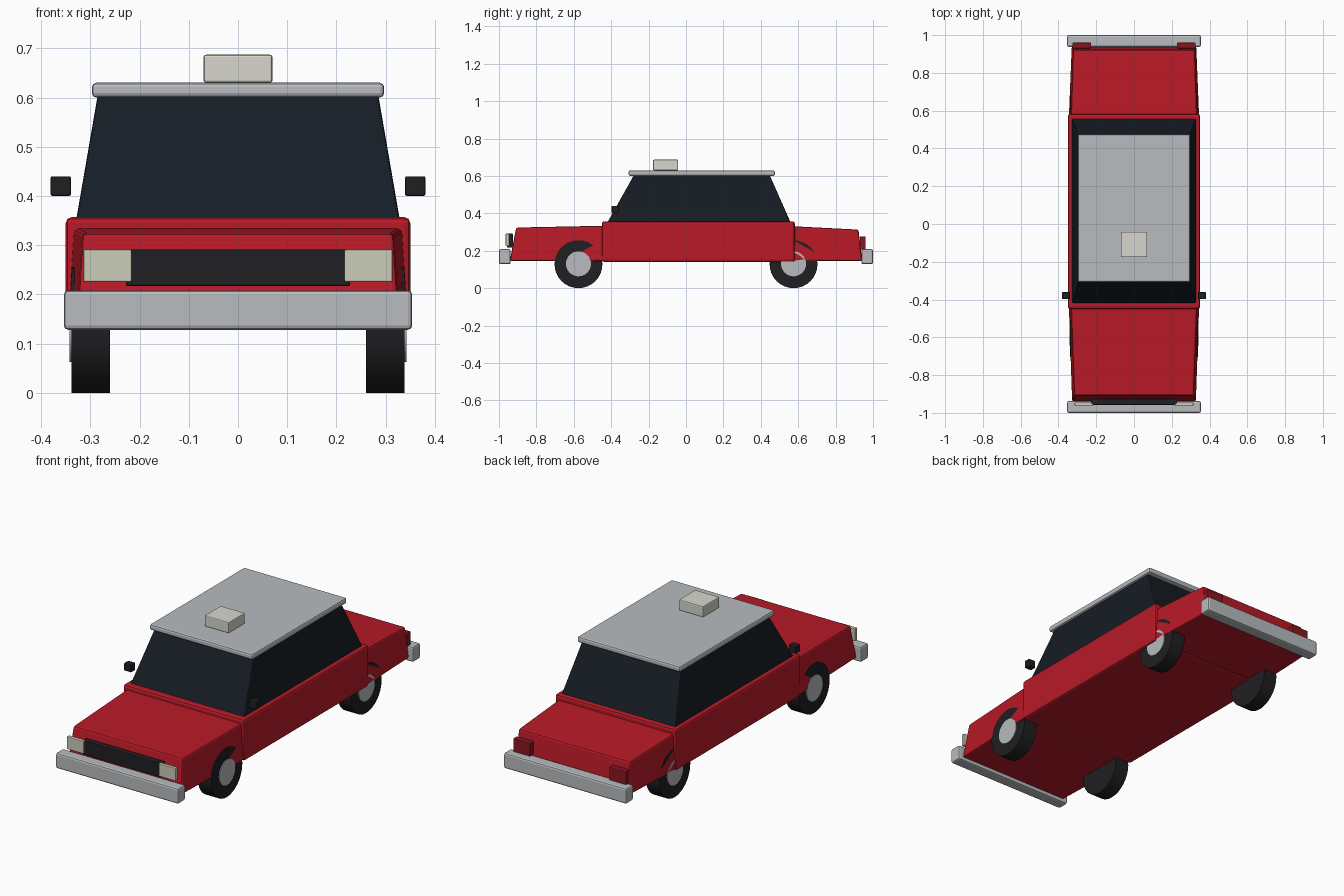
import bpy, bmesh, math
from mathutils import Matrix

if "Cube" in bpy.data.objects:
    bpy.data.objects.remove(bpy.data.objects["Cube"])


def material(name, rgb):
    m = bpy.data.materials.new(name)
    m.diffuse_color = (*rgb, 1)
    m.use_nodes = True
    m.node_tree.nodes["Principled BSDF"].inputs["Base Color"].default_value = m.diffuse_color
    return m


RED = material("red_paint", (0.48, 0.01, 0.02))
TAIL = material("tail_red", (0.25, 0.008, 0.015))
GLASS = material("dark_glass", (0.008, 0.012, 0.018))
BLACK = material("black", (0.014, 0.014, 0.016))
CREAM = material("lamp_cream", (0.6, 0.61, 0.48))
SIGN = material("sign_white", (0.68, 0.67, 0.61))
CHROME = material("silver", (0.48, 0.5, 0.52))


def finish(name, bm, mat, bevel=0.0):
    bmesh.ops.recalc_face_normals(bm, faces=bm.faces)
    if bevel:
        bmesh.ops.bevel(bm, geom=list(bm.edges), offset=bevel, segments=2,
                        profile=0.5, affect='EDGES', clamp_overlap=True)
    me = bpy.data.meshes.new(name)
    bm.to_mesh(me)
    bm.free()
    me.materials.append(mat)
    ob = bpy.data.objects.new(name, me)
    bpy.context.collection.objects.link(ob)
    return ob


def wedge(name, front, rear, mat, bevel=0.0):
    """Six-sided block; each end is (y_low, y_high, halfwidth_low, halfwidth_high, z_low, z_high)."""
    bm = bmesh.new()
    rings = []
    for yl, yh, wl, wh, zl, zh in (front, rear):
        rings.append([bm.verts.new(p) for p in
                      ((-wl, yl, zl), (wl, yl, zl), (wh, yh, zh), (-wh, yh, zh))])
    a, b = rings
    bm.faces.new(a)
    bm.faces.new(b[::-1])
    for i in range(4):
        j = (i + 1) % 4
        bm.faces.new((a[i], b[i], b[j], a[j]))
    return finish(name, bm, mat, bevel)


def box(name, x, y, z, mat, bevel=0.0):
    bm = bmesh.new()
    size = [r[1] - r[0] for r in (x, y, z)]
    mid = [(r[1] + r[0]) / 2 for r in (x, y, z)]
    bmesh.ops.create_cube(bm, size=1, matrix=Matrix.Translation(mid) @ Matrix.Diagonal((*size, 1)))
    return finish(name, bm, mat, bevel)


def disc(name, x0, x1, y, z, r, mat):
    bm = bmesh.new()
    m = Matrix.Translation(((x0 + x1) / 2, y, z)) @ Matrix.Rotation(math.pi / 2, 4, 'Y')
    bmesh.ops.create_cone(bm, cap_ends=True, segments=32, radius1=r, radius2=r,
                          depth=abs(x1 - x0), matrix=m)
    ob = finish(name, bm, mat)
    bpy.context.view_layer.objects.active = ob
    ob.select_set(True)
    bpy.ops.object.shade_smooth_by_angle(angle=math.radians(30))
    ob.select_set(False)


# Main body, hood and trunk
box("middle_body", (-0.35, 0.35), (-0.45, 0.582), (0.14, 0.357), RED, 0.012)
wedge("hood", (-0.942, -0.908, 0.328, 0.316, 0.145, 0.324),
      (-0.42, -0.42, 0.346, 0.334, 0.145, 0.334), RED, 0.009)
wedge("trunk", (0.55, 0.55, 0.346, 0.334, 0.145, 0.332),
      (0.942, 0.922, 0.33, 0.322, 0.145, 0.313), RED, 0.009)

# Cabin glass and roof
wedge("cabin_glass", (-0.421, -0.278, 0.329, 0.285, 0.35, 0.605),
      (0.56, 0.447, 0.329, 0.285, 0.35, 0.605), GLASS, 0.005)
box("roof", (-0.297, 0.297), (-0.307, 0.475), (0.6, 0.63), CHROME, 0.009)
box("roof_sign", (-0.07, 0.07), (-0.176, -0.042), (0.63, 0.687), SIGN, 0.005)

# Bumpers
for end, y in (("front", (-1.0, -0.938)), ("rear", (0.938, 1.0))):
    box(end + "_bumper", (-0.354, 0.354), y, (0.128, 0.208), CHROME, 0.009)

# Grille
box("grille", (-0.228, 0.228), (-0.957, -0.925), (0.217, 0.291), BLACK, 0.003)

# Paired lights, mirrors and wheels
for side, s in (("left", -1), ("right", 1)):
    def xs(a, b):
        return tuple(sorted((s * a, s * b)))
    box(side + "_headlight", xs(0.216, 0.314), (-0.964, -0.945), (0.225, 0.291), CREAM, 0.003)
    box(side + "_taillight", xs(0.228, 0.326), (0.93, 0.96), (0.206, 0.276), TAIL, 0.003)
    box(side + "_mirror", xs(0.339, 0.381), (-0.397, -0.361), (0.4, 0.44), BLACK, 0.004)
    for end, y in (("front", -0.575), ("rear", 0.575)):
        disc(f"{end}_{side}_tire", s * 0.26, s * 0.338, y, 0.128, 0.128, BLACK)
        disc(f"{end}_{side}_hub", s * 0.3, s * 0.342, y, 0.13, 0.067, CHROME)
